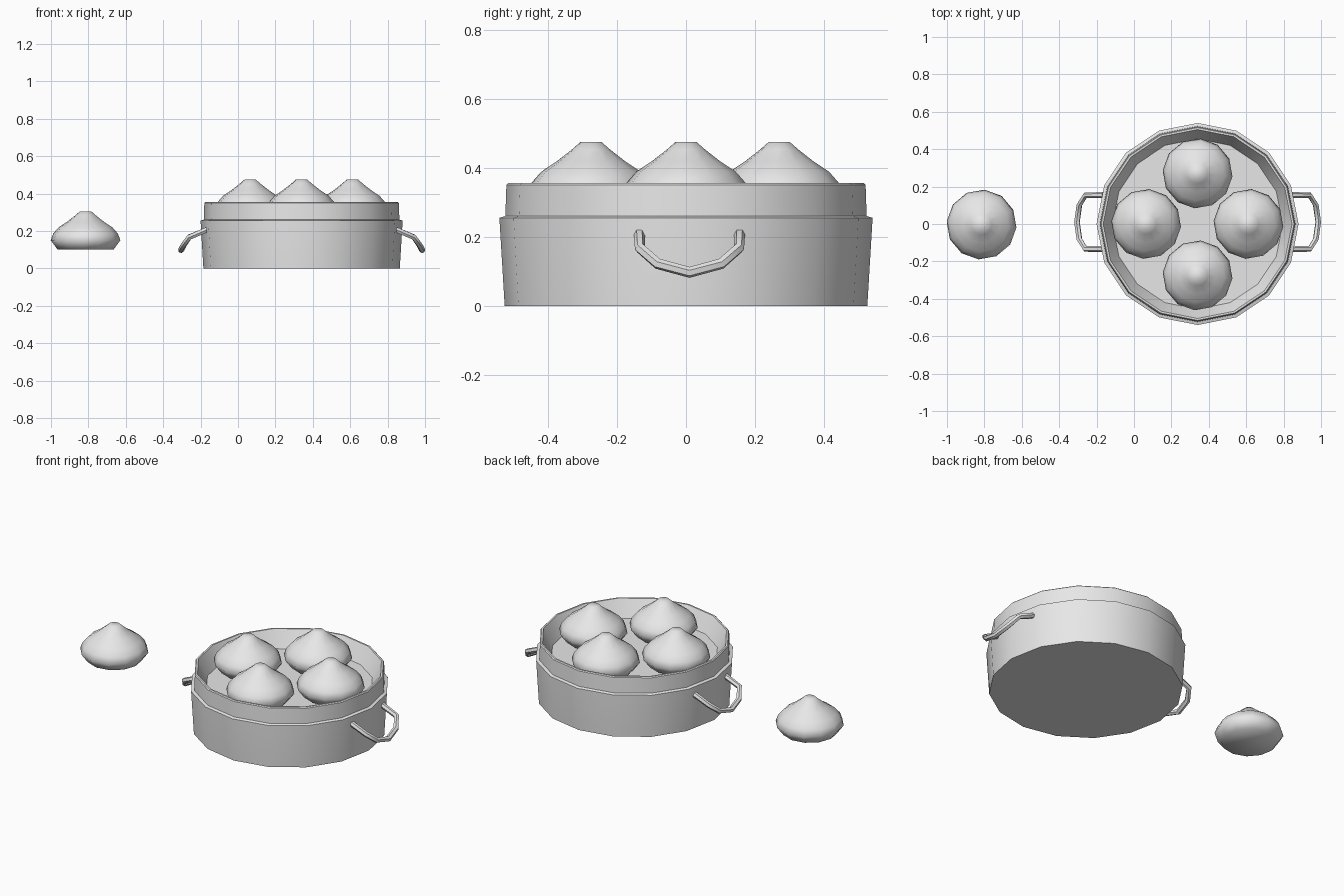
import bpy, math
from mathutils import Vector

if "Cube" in bpy.data.objects:
    bpy.data.objects.remove(bpy.data.objects["Cube"])

grey = bpy.data.materials.new("plain grey")
grey.diffuse_color = (0.8, 0.8, 0.8, 1)
grey.use_nodes = True
grey.node_tree.nodes["Principled BSDF"].inputs["Base Color"].default_value = grey.diffuse_color


def make_object(name, verts, faces, location=(0, 0, 0), angle=None):
    mesh = bpy.data.meshes.new(name)
    mesh.from_pydata(verts, [], faces)
    mesh.materials.append(grey)
    ob = bpy.data.objects.new(name, mesh)
    ob.location = location
    bpy.context.collection.objects.link(ob)
    mesh.shade_smooth()
    if angle:
        bpy.ops.object.select_all(action='DESELECT')
        ob.select_set(True)
        bpy.context.view_layer.objects.active = ob
        bpy.ops.object.shade_smooth_by_angle(angle=math.radians(angle))
    return ob


def bridge(rings, sides):
    """Quads between consecutive rings, plus a cap at each end."""
    faces = [(r * sides + i, r * sides + (i + 1) % sides,
              (r + 1) * sides + (i + 1) % sides, (r + 1) * sides + i)
             for r in range(rings - 1) for i in range(sides)]
    faces.append(tuple(reversed(range(sides))))
    faces.append(tuple(range((rings - 1) * sides, rings * sides)))
    return faces


def lathe(name, profile, sides, location, turn=0.0, angle=None):
    verts = [(r * math.cos(turn + math.tau * i / sides),
              r * math.sin(turn + math.tau * i / sides), z)
             for r, z in profile for i in range(sides)]
    return make_object(name, verts, bridge(len(profile), sides), location, angle)


def tube(name, path, radius, sides=6):
    path = [Vector(p) for p in path]
    # The loop lies near one plane, whose normal steers every ring
    normal = (path[0] - path[len(path) // 2]).cross(path[-1] - path[0]).normalized()
    verts = []
    for i, p in enumerate(path):
        before = path[max(i - 1, 0)]
        after = path[min(i + 1, len(path) - 1)]
        tangent = ((p - before).normalized() + (after - p).normalized()).normalized()
        u = tangent.cross(normal).normalized()
        v = tangent.cross(u)
        for k in range(sides):
            a = math.tau * k / sides
            verts.append(p + radius * (math.cos(a) * u + math.sin(a) * v))
    return make_object(name, verts, bridge(len(path), sides), angle=50)


CX = 0.34

# Steamer pot: outer wall, step, lip, sloped inside wall and raised floor
lathe("steamer_pot",
      [(0.525, 0), (0.54, 0.25), (0.54, 0.255), (0.523, 0.26), (0.52, 0.35),
       (0.515, 0.355), (0.505, 0.355), (0.455, 0.258)],
      16, (CX, 0, 0), angle=35)

# Loop handles on both sides
half = [(0.505, 0.145, 0.207), (0.6, 0.143, 0.167), (0.632, 0.092, 0.122)]
for side, label in ((1, "right"), (-1, "left")):
    loop = half + [(0.645, 0, 0.097)] + [(x, -y, z) for x, y, z in reversed(half)]
    tube(label + "_handle",
         [(CX + side * x, 0.01 + y, z) for x, y, z in loop], 0.016)

# Buns: four in the pot and one beside it
bun = [(0.15, 0), (0.187, 0.05), (0.174, 0.085), (0.145, 0.118),
       (0.1, 0.148), (0.055, 0.183), (0.03, 0.205)]
spots = [(CX - 0.275, 0, 0.27), (CX + 0.272, 0, 0.27),
         (CX, 0.27, 0.27), (CX, -0.275, 0.27), (-0.815, -0.003, 0.1)]
for n, spot in enumerate(spots, 1):
    lathe(f"bun_{n}", bun, 12, spot, turn=math.radians(-5))
